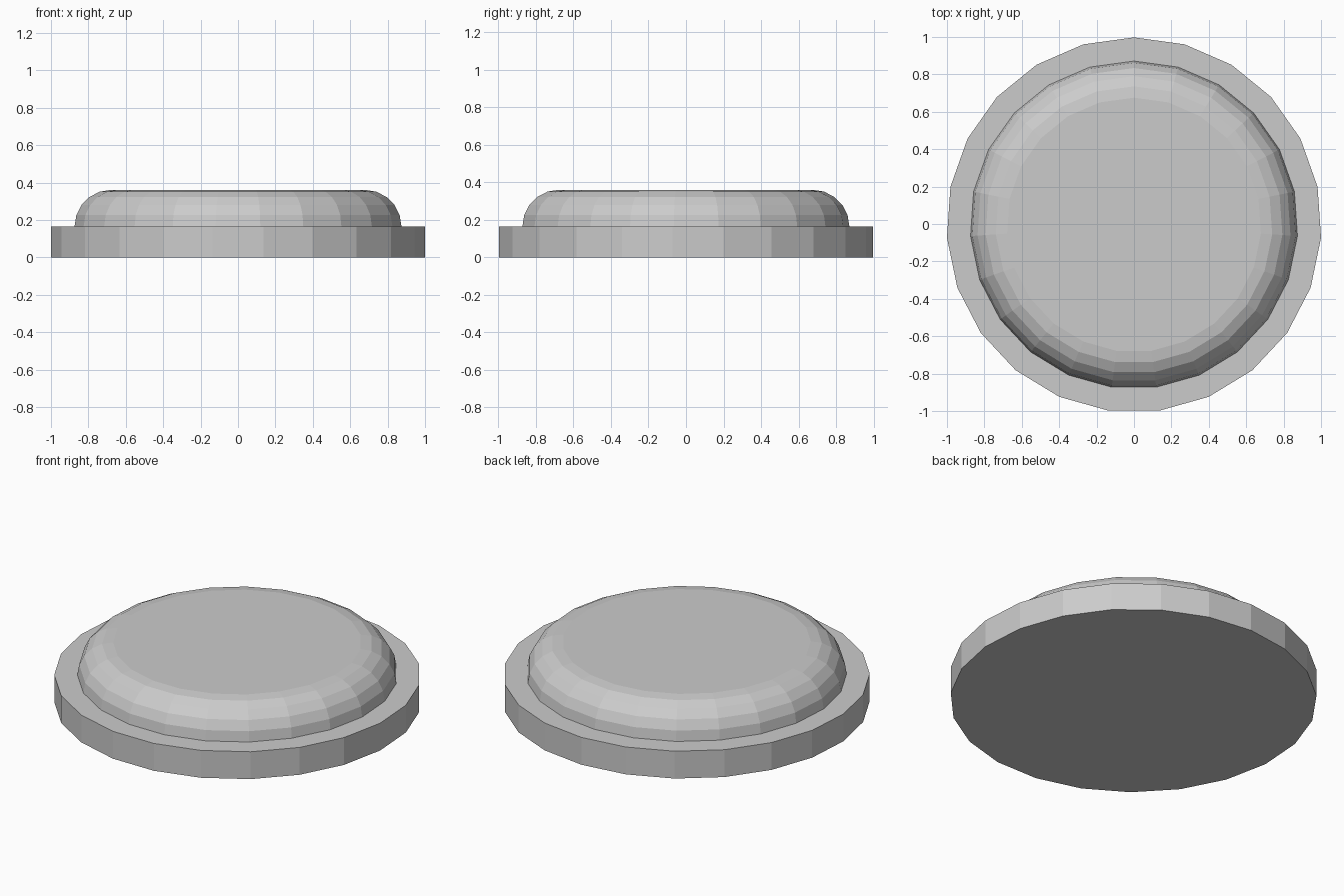
import bpy, bmesh
from math import sin, cos, pi

if "Cube" in bpy.data.objects:
    bpy.data.objects.remove(bpy.data.objects["Cube"])

SIDES = 23
R = 1.0 / sin(2 * pi * 6 / SIDES)          # makes the x extent exactly 2
Y_OFF = -R * (1 - cos(pi / SIDES)) / 2     # centres the odd-sided outline

# Profile from base to cap: rim, step, then a rounded shoulder
BASE_H, TOP, ROUND, INNER = 0.165, 0.361, 0.196, 0.68
profile = [(R, 0.0), (R, BASE_H)]
profile += [(INNER + ROUND * cos(a * pi / 10), BASE_H + ROUND * sin(a * pi / 10))
            for a in range(6)]

# Revolve the profile into a low-poly stepped disc
bm = bmesh.new()
rings = []
for r, z in profile:
    rings.append([bm.verts.new((r * sin(2 * pi * i / SIDES),
                                r * cos(2 * pi * i / SIDES) + Y_OFF, z))
                  for i in range(SIDES)])
for low, high in zip(rings, rings[1:]):
    for i in range(SIDES):
        j = (i + 1) % SIDES
        bm.faces.new((low[i], low[j], high[j], high[i]))
bm.faces.new(rings[0])
bm.faces.new(rings[-1])
bmesh.ops.recalc_face_normals(bm, faces=bm.faces)

mesh = bpy.data.meshes.new("round_button")
bm.to_mesh(mesh)
bm.free()
bpy.context.collection.objects.link(bpy.data.objects.new("round_button", mesh))
